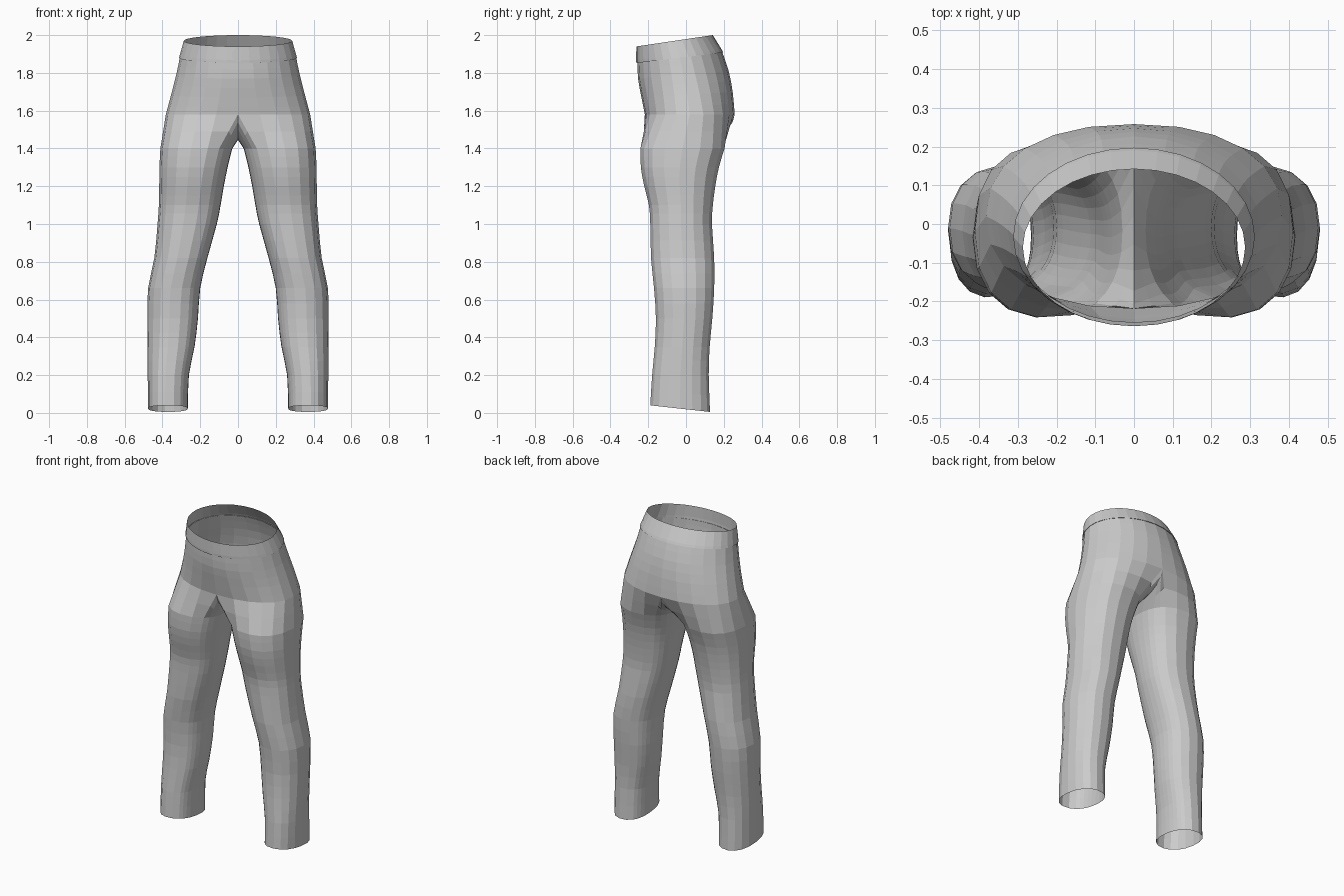
import bpy, bmesh, math
from mathutils import Vector

if "Cube" in bpy.data.objects:
    bpy.data.objects.remove(bpy.data.objects["Cube"])

OUT, INN = 13, 9          # points round the outer half and along the inner leg


def ring(row, t0, t1, n):
    """Arc of a tilted super-ellipse: front z, back z, inner x, outer x, front y, back y, power."""
    zf, zb, xi, xo, yf, yb, p = row
    pts = []
    for i in range(n):
        t = math.radians(t0 + (t1 - t0) * i / (n - 1))
        c, s = math.cos(t), math.sin(t)
        sx = math.copysign(abs(c) ** p, c) if abs(c) > 1e-6 else 0
        sy = math.copysign(abs(s) ** p, s)
        y = (yf + yb) / 2 + (yb - yf) / 2 * sy
        z = (zf + zb) / 2 + (zb - zf) / 2 * sy
        pts.append(Vector(((xi + xo) / 2 + (xo - xi) / 2 * sx, y, z)))
    return pts


def refine(rows):
    """Insert a smooth halfway row between every two rows."""
    res = []
    for i in range(len(rows) - 1):
        a, b = rows[i], rows[i + 1]
        o, e = rows[max(i - 1, 0)], rows[min(i + 2, len(rows) - 1)]
        res += [a, tuple((9 * (q + r) - p - s) / 16 for p, q, r, s in zip(o, a, b, e))]
    return res + [rows[-1]]


def loft(bm, rings, closed):
    vs = [[bm.verts.new(p) for p in r] for r in rings]
    for a, b in zip(vs, vs[1:]):
        n = len(a)
        for i in range(n if closed else n - 1):
            j = (i + 1) % n
            bm.faces.new((a[i], b[i], b[j], a[j]))


def finish(name, bm, mirror=True):
    bmesh.ops.remove_doubles(bm, verts=bm.verts, dist=0.0005)
    bmesh.ops.recalc_face_normals(bm, faces=bm.faces)
    # open sheets: make the front point outwards
    f = min(bm.faces, key=lambda f: f.calc_center_median().y)
    if f.normal.y > 0:
        bmesh.ops.reverse_faces(bm, faces=bm.faces)
    me = bpy.data.meshes.new(name)
    bm.to_mesh(me)
    bm.free()
    ob = bpy.data.objects.new(name, me)
    bpy.context.collection.objects.link(ob)
    if mirror:
        m = ob.modifiers.new("mirror", "MIRROR")
        m.use_clip = True
        m.merge_threshold = 0.001
    return ob


# Seat and legs: one half, mirrored
SEAT = [
    (1.855, 1.91, -.308, .308, -.257, .192, 1),
    (1.77, 1.81, -.327, .327, -.254, .226, 1),
    (1.67, 1.70, -.354, .354, -.236, .247, .95),
    (1.58, 1.58, -.382, .382, -.218, .258, .88),
]
LEG = [
    (1.40, 1.40, .030, .411, -.242, .205, .85),
    (1.30, 1.30, .055, .416, -.240, .175, .88),
    (1.20, 1.20, .075, .417, -.222, .156, .9),
    (1.10, 1.10, .092, .419, -.197, .143, .9),
    (1.00, 1.00, .112, .426, -.190, .138, .9),
    (.82, .82, .162, .443, -.186, .150, .9),
    (.66, .66, .200, .476, -.170, .150, .9),
    (.50, .50, .212, .480, -.160, .140, .9),
    (.35, .35, .230, .480, -.166, .126, .9),
    (.20, .20, .260, .478, -.180, .121, .88),
    (.04, .005, .266, .477, -.190, .128, .88),
]
bm = bmesh.new()
seat_rings = [ring(r, -90, 90, OUT) for r in refine(SEAT)]
loft(bm, seat_rings, False)

# crotch arc on the centre plane closes the top ring of the leg
arc = []
for i in range(1, INN + 1):
    a = math.pi * i / (INN + 1)
    arc.append(Vector((0, .02 + .238 * math.cos(a), 1.58 - .135 * math.sin(a))))
SPAN = 126
step = (360 - 2 * SPAN) / (INN + 1)
leg_rings = [ring(r, -SPAN, SPAN, OUT) + ring(r, SPAN + step, 360 - SPAN - step, INN)
             for r in refine(LEG)]
top = seat_rings[-1] + arc
mid = [a.lerp(b, .5) for a, b in zip(top, leg_rings[0])]
loft(bm, [top, mid] + leg_rings, True)
finish("trousers", bm)

# Waistband, slightly proud of the seat, with a tucked lower lip
BAND = [
    (1.855, 1.91, -.304, .304, -.254, .188, 1),
    (1.852, 1.908, -.312, .312, -.263, .197, 1),
    (1.868, 1.922, -.308, .308, -.264, .190, 1),
    (1.94, 2.0, -.287, .287, -.263, .142, 1),
]
bm = bmesh.new()
loft(bm, [ring(r, -90, 90, 17) for r in BAND], False)
finish("waistband", bm)

# Pointed overlap tab at the front of the waistband
bm = bmesh.new()
tab = [(.012, 1.856), (-.012, 1.86), (-.032, 1.885), (-.032, 1.905), (-.01, 1.936), (.012, 1.936)]
bm.faces.new([bm.verts.new((x, -.267, z)) for x, z in tab])
finish("waist_tab", bm, False)
